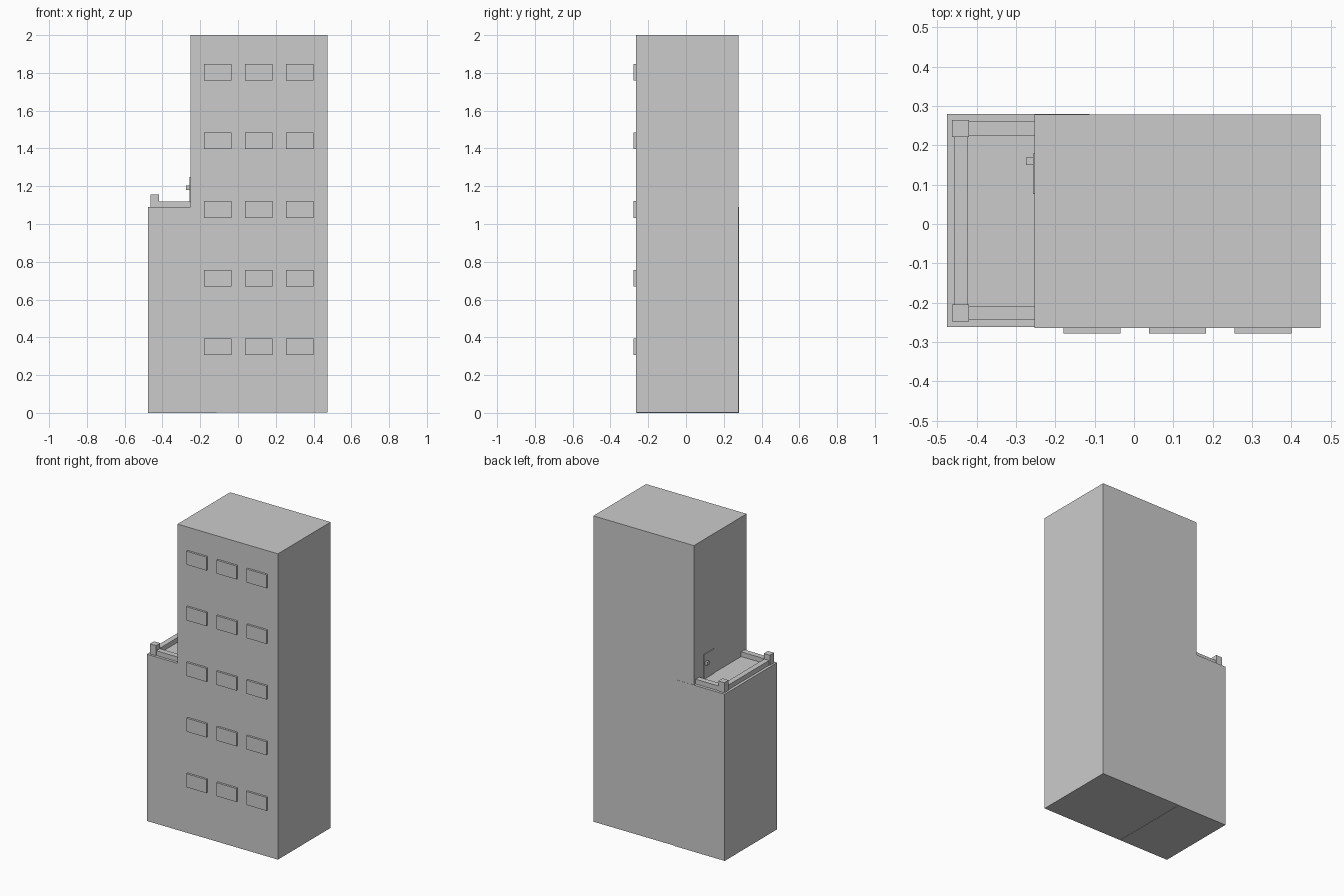
import bpy

if "Cube" in bpy.data.objects:
    bpy.data.objects.remove(bpy.data.objects["Cube"])


def box(name, x, y, z):
    """Axis-aligned box from (min, max) ranges."""
    bpy.ops.mesh.primitive_cube_add(size=1)
    ob = bpy.context.object
    ob.name = name
    ob.location = [(a + b) / 2 for a, b in (x, y, z)]
    ob.scale = [b - a for a, b in (x, y, z)]
    bpy.ops.object.transform_apply(location=True, rotation=False, scale=True)
    return ob


ROOF = 1.089      # terrace level
WALL = -0.2525    # tower wall facing the terrace
FRONT = -0.2645   # tower front wall

# Main masses: the low wing runs slightly into the tower
box("tower", (WALL, 0.474), (FRONT, 0.279), (0.002, 2.0))
box("low_wing", (-0.476, -0.113), (-0.262, 0.28), (0, ROOF))

# Window panels: five floors of three
for floor in range(5):
    for col in range(3):
        cx = -0.1065 + 0.217 * col
        cz = 0.35 + 0.3635 * floor
        box(f"window_{floor + 1}_{col + 1}", (cx - 0.0725, cx + 0.0725),
            (-0.278, FRONT + 0.01), (cz - 0.044, cz + 0.044))

# Terrace parapet: corner posts, two side rails, one end rail
for side, cy in (("front", -0.226), ("back", 0.243)):
    box(f"parapet_post_{side}", (-0.463, -0.419), (cy - 0.0215, cy + 0.0215), (ROOF - 0.005, 1.155))
    box(f"parapet_rail_{side}", (-0.441, WALL + 0.005), (cy - 0.018, cy + 0.018), (ROOF - 0.005, 1.12))
box("parapet_rail_end", (-0.458, -0.4225), (-0.226, 0.243), (ROOF - 0.005, 1.12))

# Terrace door and handle
box("terrace_door", (-0.257, WALL + 0.005), (0.076, 0.179), (ROOF - 0.005, 1.25))
box("door_handle", (-0.274, -0.256), (0.150, 0.169), (1.18, 1.203))
